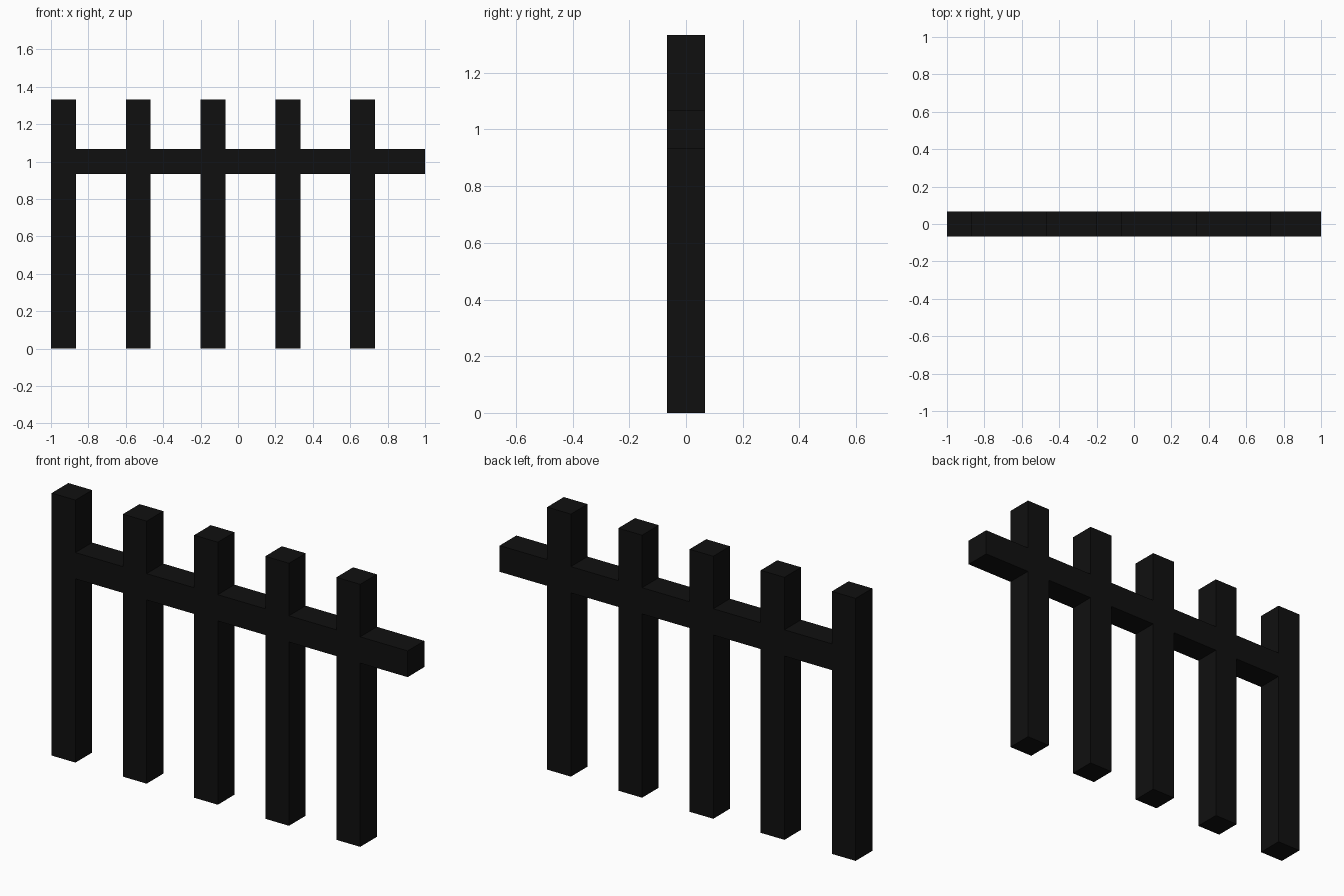
import bpy

if "Cube" in bpy.data.objects:
    bpy.data.objects.remove(bpy.data.objects["Cube"])

T = 2 / 15          # timber thickness
HEIGHT = 4 / 3      # post height
STEP = 0.4          # post spacing
RAIL_Z = 1.0        # rail centre height

black = bpy.data.materials.new("near black")
black.diffuse_color = (0.005, 0.005, 0.005, 1)
black.use_nodes = True
black.node_tree.nodes["Principled BSDF"].inputs["Base Color"].default_value = black.diffuse_color


def box(name, x0, x1, z0, z1):
    bpy.ops.mesh.primitive_cube_add(size=1, location=((x0 + x1) / 2, 0, (z0 + z1) / 2))
    ob = bpy.context.object
    ob.name = name
    ob.scale = (x1 - x0, T, z1 - z0)
    bpy.ops.object.transform_apply(location=False, rotation=False, scale=True)
    ob.data.materials.append(black)
    return ob


# Each fence bay: one post and the flush rail running to the next bay
for i in range(5):
    x = -1 + i * STEP
    box(f"post_{i + 1}", x, x + T, 0, HEIGHT)
    box(f"rail_{i + 1}", x + T, x + STEP, RAIL_Z - T / 2, RAIL_Z + T / 2)
